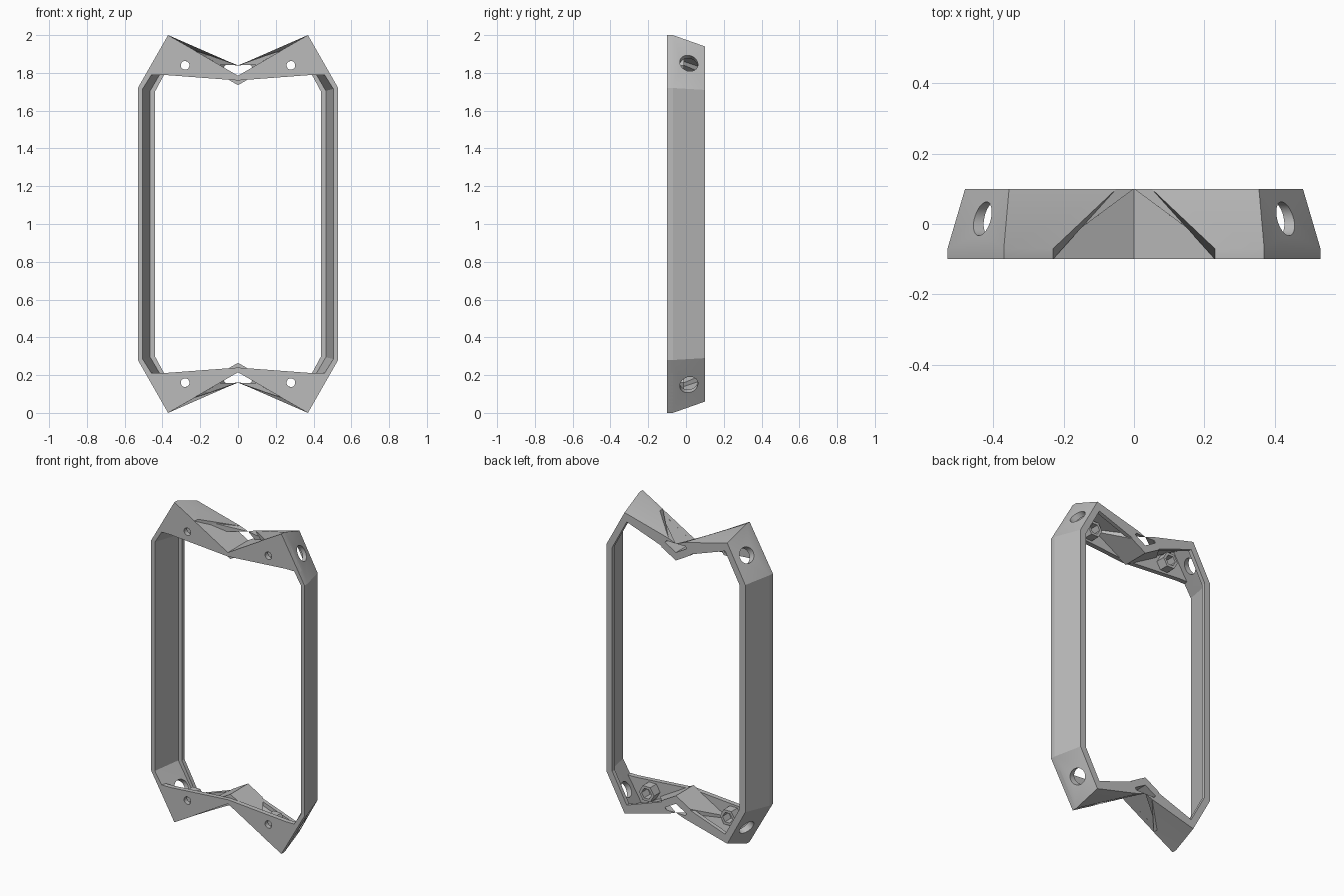
import bpy, bmesh, math
from mathutils import Vector, Matrix

if "Cube" in bpy.data.objects:
    bpy.data.objects.remove(bpy.data.objects["Cube"], do_unlink=True)

# Single plain grey material
grey = bpy.data.materials.new("plain grey")
grey.use_nodes = True
colour = (0.5, 0.5, 0.5, 1)
grey.diffuse_color = colour
grey.node_tree.nodes["Principled BSDF"].inputs["Base Color"].default_value = colour

FRONT, STEP, LIP, BACK = -0.1, -0.07, 0.075, 0.1


def finish(name, bm):
    """Quarter part, mirrored left-right and top-bottom about the centre."""
    bmesh.ops.recalc_face_normals(bm, faces=bm.faces)
    seam = [f for f in bm.faces if any(
        all(abs(v.co[axis]) < 1e-5 for v in f.verts) for axis in (0, 2))]
    bmesh.ops.delete(bm, geom=seam, context='FACES')
    mesh = bpy.data.meshes.new(name)
    bm.to_mesh(mesh)
    bm.free()
    mesh.materials.append(grey)
    ob = bpy.data.objects.new(name, mesh)
    ob.location.z = 1
    bpy.context.collection.objects.link(ob)
    mirror = ob.modifiers.new("mirror", 'MIRROR')
    mirror.use_axis = (True, False, True)
    mirror.merge_threshold = 0.0005
    apply(ob, mirror)
    return ob


def apply(ob, modifier):
    bpy.ops.object.select_all(action='DESELECT')
    ob.select_set(True)
    bpy.context.view_layer.objects.active = ob
    bpy.ops.object.modifier_apply(modifier=modifier.name)


def loft(sections, closed=False):
    """Join matching loops of points, with end caps or as a closed ring."""
    bm = bmesh.new()
    rings = [[bm.verts.new(p) for p in s] for s in sections]
    pairs = list(zip(rings, rings[1:]))
    if closed:
        pairs.append((rings[-1], rings[0]))
    for a, b in pairs:
        for i in range(len(a)):
            j = (i + 1) % len(a)
            bm.faces.new((a[i], a[j], b[j], b[i]))
    if not closed:
        bm.faces.new(rings[0])
        bm.faces.new(rings[-1])
    return bm


def hull(points):
    bm = bmesh.new()
    for p in points:
        bm.verts.new(p)
    bmesh.ops.convex_hull(bm, input=bm.verts)
    bmesh.ops.dissolve_limit(bm, angle_limit=0.01, verts=bm.verts, edges=bm.edges)
    return bm


def drill(ob, centre, axis, radius, depth):
    """Cut a mirrored round hole."""
    bm = bmesh.new()
    turn = Vector((0, 0, 1)).rotation_difference(Vector(axis)).to_matrix().to_4x4()
    bmesh.ops.create_cone(bm, cap_ends=True, segments=32, radius1=radius, radius2=radius,
                          depth=depth, matrix=Matrix.Translation(centre) @ turn)
    cutter = finish("hole_cutter", bm)
    cutter.hide_render = True
    cut = ob.modifiers.new("hole", 'BOOLEAN')
    cut.operation = 'DIFFERENCE'
    cut.solver = 'EXACT'
    cut.object = cutter
    apply(ob, cut)
    bpy.data.objects.remove(cutter, do_unlink=True)


def section(outer, rear, lip, inner_rear, inner_front):
    spots = ((outer, FRONT), (outer, STEP), (rear, BACK), (lip, BACK),
             (lip, LIP), (inner_rear, LIP), (inner_front, FRONT))
    return [(x, y, z) for (x, z), y in spots]


# Tapered surround with a rear lip: side, shoulder, peak, end at the notch
frame = finish("surround_frame", loft([
    section((.53, 0), (.48, 0), (.44, 0), (.465, 0), (.505, 0)),
    section((.53, .72), (.48, .71), (.44, .70), (.465, .705), (.505, .715)),
    section((.37, 1), (.355, .94), (.34, .885), (.345, .91), (.355, .955)),
    section((.23, .92), (.05, .86), (.10, .80), (.10, .825), (.22, .88)),
]))
drill(frame, (.437, .015, .855), (.28, 0, .16), .048, .25)
bpy.ops.object.select_all(action='DESELECT')
frame.select_set(True)
bpy.context.view_layer.objects.active = frame
bpy.ops.object.shade_smooth_by_angle(angle=math.radians(16))

# Front face plates with screw holes
outline = [(0, .785), (.37, 1), (.49, .79), (.465, .79), (.40, .79), (0, .76)]
plate = finish("front_plate", loft([[(x, y, z) for x, z in outline] for y in (FRONT, STEP)]))
drill(plate, (.28, -.085, .84), (0, 1, 0), .023, .1)

# Valley floor of the centre notch
floor = [(0, -.075, .785), (.23, -.075, .918), (.10, BACK, .843), (0, BACK, .785)]
finish("notch_floor", hull([(x, y, z - drop) for x, y, z in floor for drop in (0, .05)]))

# Sloping webs that bridge the notch at the back
finish("notch_web", hull([(.23, STEP, .92), (.05, BACK, .86), (0, BACK, .84),
                          (.10, .026, .843), (.10, BACK, .843)]))


# Hexagonal nut pockets behind the screw holes
def hexagon(radius, y):
    return [(.28 + radius * math.cos(i * math.pi / 3), y,
             .84 + radius * math.sin(i * math.pi / 3)) for i in range(6)]


finish("nut_pocket", loft([hexagon(.052, STEP), hexagon(.052, -.01),
                           hexagon(.034, -.01), hexagon(.034, STEP)], closed=True))
